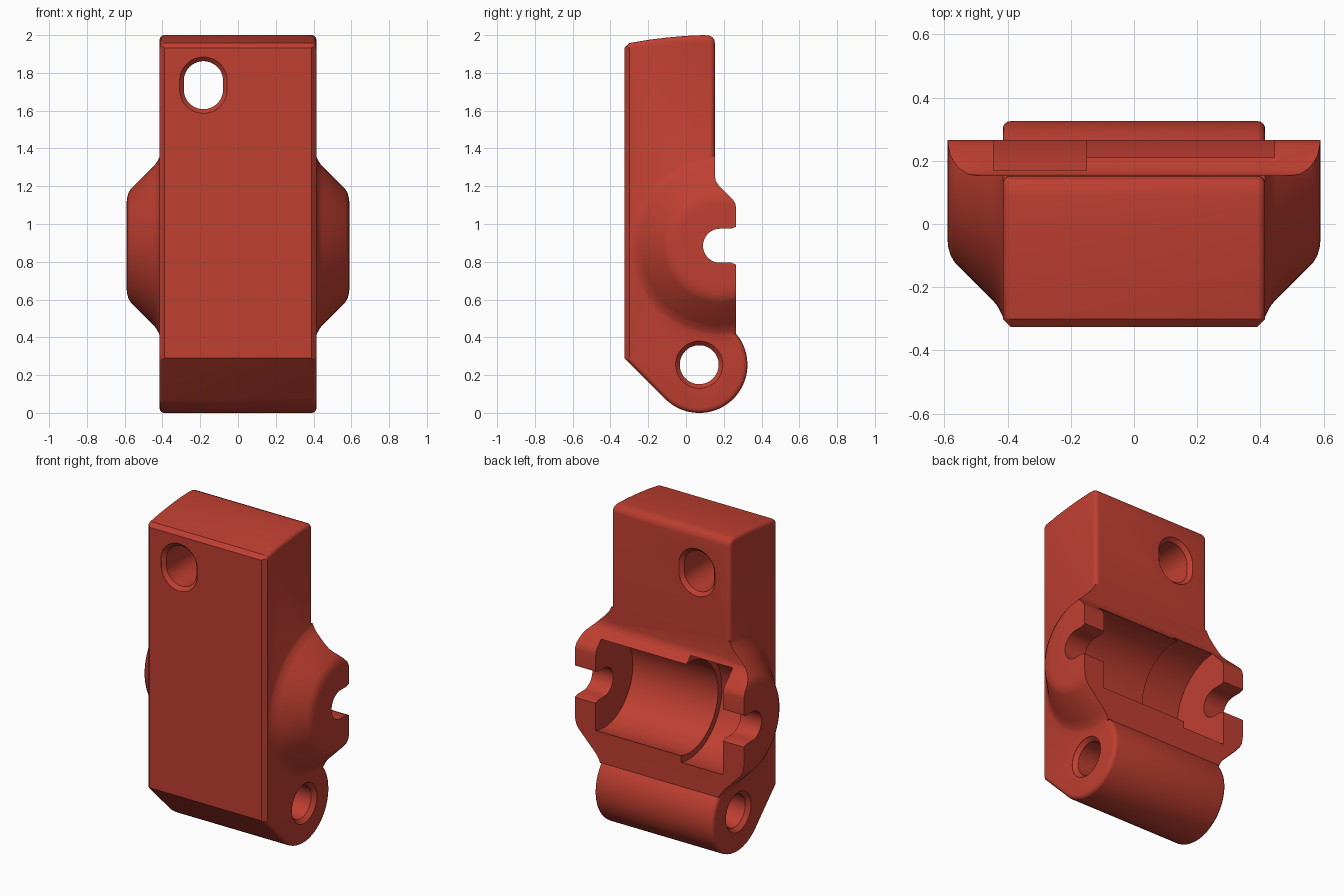
import bpy, bmesh, math
from mathutils import Vector

if "Cube" in bpy.data.objects:
    bpy.data.objects.remove(bpy.data.objects["Cube"])

red = bpy.data.materials.new("brick_red")
red.diffuse_color = (0.527, 0.05, 0.031, 1)
red.use_nodes = True
red.node_tree.nodes["Principled BSDF"].inputs["Base Color"].default_value = red.diffuse_color

PY, PZ = 0.18, 0.885      # axis of the round housing (y, z)
HY, HZ = 0.07, 0.255      # axis of the lower hinge hole


def loft(name, rings):
    """Closed solid through rings of equal point count."""
    bm = bmesh.new()
    vs = [[bm.verts.new(p) for p in r] for r in rings]
    n = len(rings[0])
    for a, b in zip(vs, vs[1:]):
        for i in range(n):
            j = (i + 1) % n
            bm.faces.new((a[i], a[j], b[j], b[i]))
    bm.faces.new(vs[0])
    bm.faces.new(vs[-1])
    bmesh.ops.recalc_face_normals(bm, faces=bm.faces)
    me = bpy.data.meshes.new(name)
    bm.to_mesh(me)
    bm.free()
    me.materials.append(red)
    ob = bpy.data.objects.new(name, me)
    bpy.context.collection.objects.link(ob)
    return ob


def along_x(x, pts):
    return [(x, y, z) for y, z in pts]


def circle(cy, cz, r, n=64):
    return [(cy + r * math.cos(2 * math.pi * i / n),
             cz + r * math.sin(2 * math.pi * i / n)) for i in range(n)]


def inset(pts, d):
    """Move a counter-clockwise outline inwards by d."""
    out = []
    for i, p in enumerate(pts):
        p = Vector(p)
        e1 = (p - Vector(pts[i - 1])).normalized()
        e2 = (Vector(pts[(i + 1) % len(pts)]) - p).normalized()
        n1, n2 = Vector((-e1.y, e1.x)), Vector((-e2.y, e2.x))
        out.append(tuple(p + (n1 + n2) * d / (1 + n1.dot(n2))))
    return out


def boolean(target, tool, op):
    m = target.modifiers.new(op, 'BOOLEAN')
    m.operation, m.object, m.solver = op, tool, 'EXACT'
    bpy.ops.object.select_all(action='DESELECT')
    bpy.context.view_layer.objects.active = target
    target.select_set(True)
    bpy.ops.object.modifier_apply(modifier=m.name)
    bpy.data.objects.remove(tool)


# side outline (y, z), counter-clockwise from the front bottom corner
outline = [(-0.325, 0.29)]
for i in range(33):
    a = math.radians(225 + 175.2 * i / 32)
    outline.append((HY + 0.2554 * math.cos(a), HZ + 0.2554 * math.sin(a)))
outline += [(0.265, 0.44), (0.265, 1.085), (0.261, 1.108), (0.248, 1.13),
            (0.172, 1.206), (0.158, 1.227), (0.153, 1.255),
            (0.153, 1.955), (0.15, 1.975), (0.139, 1.99), (0.12, 1.998),
            (0.09, 2.0), (0.0, 1.996), (-0.1, 1.987), (-0.2, 1.975),
            (-0.3, 1.958), (-0.325, 1.933)]

# main block with rounded side rims
rim = [(0.415, 0.025), (0.413, 0.015), (0.4077, 0.0073), (0.4, 0.002), (0.39, 0)]
steps = rim + [(-x, d) for x, d in reversed(rim)]
body = loft("clamp_body", [along_x(x, inset(outline, d)) for x, d in steps])

# chamfered front upright edges
for s in (-1, 1):
    tri = [(s * 0.385, -0.33), (s * 0.45, -0.33), (s * 0.45, -0.265)]
    wedge = loft("edge_cutter", [[(x, y, z) for x, y in tri] for z in (0.2, 2.1)])
    boolean(body, wedge, 'DIFFERENCE')

# domed side housings, trimmed to the side outline
dome = [(0.59, 0.225), (0.588, 0.25), (0.581, 0.277), (0.568, 0.3), (0.45, 0.418),
        (0.433, 0.438), (0.422, 0.458), (0.414, 0.475), (0.38, 0.475)]
steps = dome + [(-x, r) for x, r in reversed(dome)]
housing = loft("side_housing", [along_x(x, circle(PY, PZ, r, 96)) for x, r in steps])
trim = loft("trim", [along_x(x, outline) for x in (-0.7, 0.7)])
boolean(housing, trim, 'INTERSECT')
boolean(body, housing, 'UNION')

# stepped round cavity open to the back
steps = [(-0.445, 0.325), (-0.15, 0.325), (-0.15, 0.285), (0.445, 0.285)]
cavity = loft("cavity_cutter", [along_x(x, circle(PY, PZ, r, 96)) for x, r in steps])
boolean(body, cavity, 'DIFFERENCE')

# shaft slot through both housings, flared at the mouth
slot = [(PY + 0.09 * math.cos(math.radians(a)), PZ + 0.09 * math.sin(math.radians(a)))
        for a in range(90, 271, 10)]
slot += [(0.24, PZ - 0.09), (0.267, PZ - 0.101), (0.4, PZ - 0.101),
         (0.4, PZ + 0.101), (0.267, PZ + 0.101), (0.24, PZ + 0.09)]
boolean(body, loft("slot_cutter", [along_x(x, slot) for x in (-0.7, 0.7)]), 'DIFFERENCE')

# hinge hole with countersunk ends
steps = [(-0.5, 0.125), (-0.414, 0.125), (-0.39, 0.103),
         (0.39, 0.103), (0.414, 0.125), (0.5, 0.125)]
hinge = loft("hinge_cutter", [along_x(x, circle(HY, HZ, r)) for x, r in steps])
boolean(body, hinge, 'DIFFERENCE')


# oblong bolt hole with countersunk ends
def oblong(y, r):
    return [(x, y, z + math.copysign(0.023, z - 1.735))
            for x, z in circle(-0.183, 1.735, r, 62)]


steps = [(-0.4, 0.126), (-0.324, 0.126), (-0.302, 0.104),
         (0.13, 0.104), (0.152, 0.126), (0.25, 0.126)]
boolean(body, loft("bolt_cutter", [oblong(y, r) for y, r in steps]), 'DIFFERENCE')

bpy.ops.object.select_all(action='DESELECT')
body.select_set(True)
bpy.context.view_layer.objects.active = body
bpy.ops.object.shade_smooth_by_angle(angle=math.radians(28))
